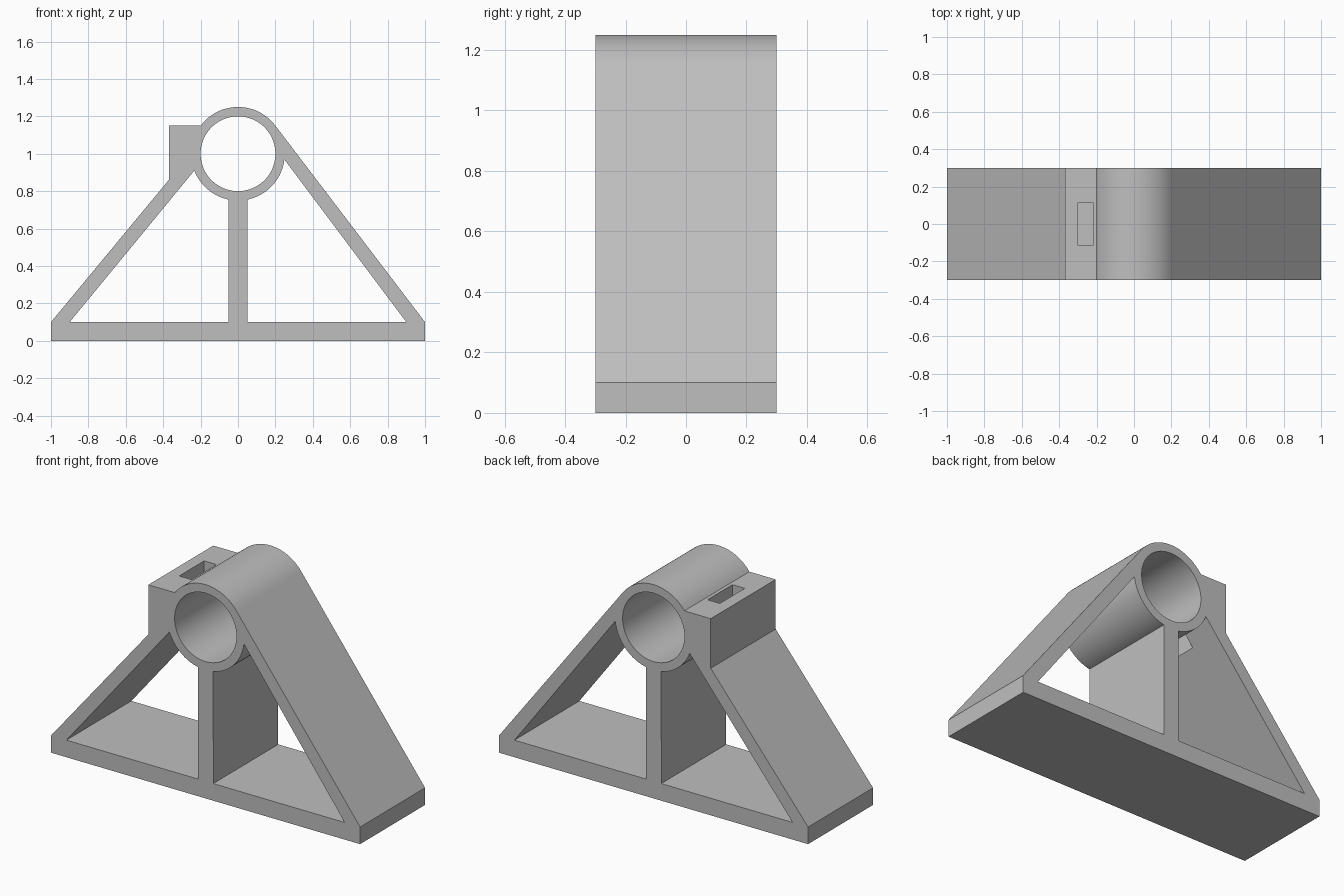
import bpy, bmesh
from math import cos, sin, radians

cube = bpy.data.objects.get("Cube")
if cube:
    bpy.data.objects.remove(cube, do_unlink=True)

HALF_DEPTH = 0.3
BORE_Z = 1.0
STEP = 3.0  # degrees per arc segment

grey = bpy.data.materials.new("plain_grey")
grey.use_nodes = True
colour = (0.52, 0.52, 0.52, 1)
grey.diffuse_color = colour
grey.node_tree.nodes["Principled BSDF"].inputs["Base Color"].default_value = colour


def arc(radius, start, end):
    """Points on a circle around the bore axis, angles in degrees."""
    n = max(2, round(abs(end - start) / STEP))
    angles = [radians(start + (end - start) * i / n) for i in range(n + 1)]
    return [(radius * cos(a), BORE_Z + radius * sin(a)) for a in angles]


def prism(name, outline, y0, y1):
    """Extrude an (x, z) outline from y0 to y1."""
    bm = bmesh.new()
    face = bm.faces.new([bm.verts.new((x, y0, z)) for x, z in outline])
    out = bmesh.ops.extrude_face_region(bm, geom=[face])
    verts = [g for g in out["geom"] if isinstance(g, bmesh.types.BMVert)]
    bmesh.ops.translate(bm, verts=verts, vec=(0, y1 - y0, 0))
    bmesh.ops.recalc_face_normals(bm, faces=bm.faces)
    mesh = bpy.data.meshes.new(name)
    bm.to_mesh(mesh)
    bm.free()
    mesh.materials.append(grey)
    obj = bpy.data.objects.new(name, mesh)
    bpy.context.collection.objects.link(obj)
    return obj


# Solid body: foot, sloping arms, bearing crown and the lug beside it
body = prism("bearing_bracket",
             [(-1, 0), (1, 0), (1, 0.1)] + arc(0.25, 37.3, 143.1)
             + [(-0.37, 1.15), (-0.37, 0.86), (-1, 0.1)],
             -HALF_DEPTH, HALF_DEPTH)

# Openings: two windows beside the centre post, the bore and the lug slot
through = (-HALF_DEPTH - 0.1, HALF_DEPTH + 0.1)
cutters = [
    prism("left_window_cutter",
          [(0.05, 0.1), (0.9, 0.1)] + arc(0.25, -7, -78.5), *through),
    prism("right_window_cutter",
          [(-0.05, 0.1), (-0.9, 0.1)] + arc(0.25, 201, 258.5), *through),
    prism("bore_cutter", arc(0.2, 0, 360)[:-1], *through),
    prism("slot_cutter",
          [(-0.3, 0.6), (-0.22, 0.6), (-0.22, 1.3), (-0.3, 1.3)], -0.115, 0.115),
]
for cutter in cutters:
    cutter.hide_render = True
    mod = body.modifiers.new(cutter.name, "BOOLEAN")
    mod.operation = "DIFFERENCE"
    mod.solver = "EXACT"
    mod.object = cutter

# Bake the openings into the body, then drop the cutters
graph = bpy.context.evaluated_depsgraph_get()
finished = bpy.data.meshes.new_from_object(body.evaluated_get(graph))
body.modifiers.clear()
body.data = finished
for cutter in cutters:
    bpy.data.objects.remove(cutter, do_unlink=True)

# Smooth the round surfaces, keep the large planes flat
bpy.ops.object.select_all(action="DESELECT")
body.select_set(True)
bpy.context.view_layer.objects.active = body
bpy.ops.object.shade_smooth_by_angle(angle=radians(20))
for poly in body.data.polygons:
    if poly.area > 0.03:
        poly.use_smooth = False
